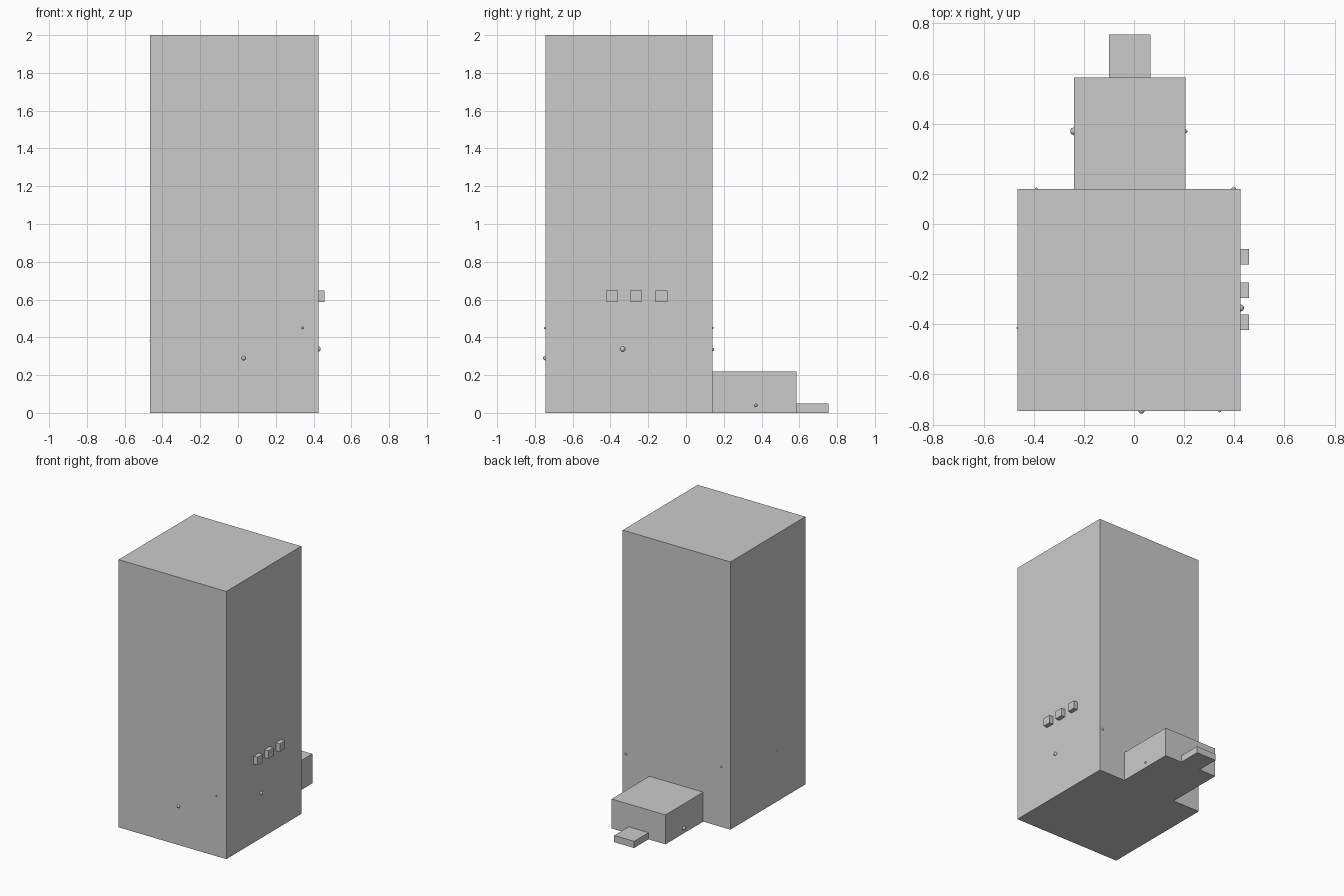
import bpy, bmesh
from mathutils import Vector

if "Cube" in bpy.data.objects:
    bpy.data.objects.remove(bpy.data.objects["Cube"])

# Wall positions of the tower
LEFT, RIGHT, FRONT, BACK = -0.465, 0.425, -0.745, 0.14


def finish(bm, name, smooth=False):
    mesh = bpy.data.meshes.new(name)
    bm.to_mesh(mesh)
    bm.free()
    for p in mesh.polygons:
        p.use_smooth = smooth
    obj = bpy.data.objects.new(name, mesh)
    bpy.context.collection.objects.link(obj)
    return obj


def box(name, lo, hi):
    bm = bmesh.new()
    bmesh.ops.create_cube(bm, size=1)
    for v in bm.verts:
        v.co = Vector([lo[i] + (v.co[i] + 0.5) * (hi[i] - lo[i]) for i in range(3)])
    return finish(bm, name)


def stud(name, centre, radius):
    bm = bmesh.new()
    bmesh.ops.create_uvsphere(bm, u_segments=10, v_segments=6, radius=radius)
    bmesh.ops.translate(bm, verts=bm.verts, vec=centre)
    return finish(bm, name, True)


def splash(name, outline, place, outward, inset=0.02, height=0.007):
    """Thin raised patch on a wall, its rim sunk just below the surface."""
    out = Vector(outward)
    bm = bmesh.new()
    face = bm.faces.new([bm.verts.new(Vector(place(u, z)) - out * 0.001) for u, z in outline])
    face.normal_update()
    if face.normal.dot(out) < 0:
        face.normal_flip()
    bmesh.ops.inset_region(bm, faces=[face], thickness=inset, depth=height)
    bmesh.ops.triangulate(bm, faces=bm.faces[:])
    return finish(bm, name, True)


# Main volumes: tall tower with two low steps behind it
box("tower", (LEFT, FRONT, 0), (RIGHT, BACK, 2))
box("rear_block", (-0.24, BACK, 0), (0.205, 0.585, 0.22))
box("rear_step", (-0.1, 0.585, 0), (0.065, 0.755, 0.05))

# Row of square buttons on the right wall
for i, y in enumerate((-0.392, -0.265, -0.13)):
    box(f"button_{i + 1}", (RIGHT, y - 0.031, 0.587), (0.458, y + 0.031, 0.647))

# Small round studs on the walls
studs = [
    ((0.03, FRONT, 0.29), 0.012), ((0.342, FRONT, 0.45), 0.006),
    ((RIGHT, -0.335, 0.338), 0.014), ((0.398, BACK, 0.335), 0.009),
    ((-0.39, BACK, 0.45), 0.006), ((LEFT, -0.415, 0.38), 0.004),
    ((-0.24, 0.37, 0.04), 0.015), ((0.205, 0.37, 0.04), 0.008),
]
for i, (centre, radius) in enumerate(studs):
    stud(f"stud_{i + 1}", centre, radius)

# Irregular thin splashes wrapping around the tower
front_outline = [(-0.455, 1.49), (-0.36, 1.42), (-0.29, 1.345), (-0.19, 1.375), (-0.08, 1.32),
                 (-0.02, 1.19), (0.025, 1.12), (-0.06, 1.05), (-0.12, 1.015), (-0.2, 1.01),
                 (-0.28, 1.07), (-0.35, 1.22)]
splash("front_splash", front_outline, lambda u, z: (u, FRONT, z), (0, -1, 0), 0.02, 0.005)

right_outline = [(-0.744, 1.015), (-0.64, 1.24), (-0.545, 1.385), (-0.54, 1.31), (-0.43, 1.36),
                 (-0.41, 1.495), (-0.22, 1.475), (-0.12, 1.36), (-0.02, 1.285), (0.06, 1.28),
                 (0.11, 1.3), (0.139, 1.48), (0.139, 1.1), (0.06, 1.04), (0.05, 1.16),
                 (0, 1.2), (-0.1, 1.18), (-0.155, 1.16), (-0.2, 1.04), (-0.3, 1.035)]
splash("right_splash", right_outline, lambda u, z: (RIGHT, u, z), (1, 0, 0), 0.014, 0.008)

back_outline = [(0.424, 1.47), (0.38, 1.31), (0.34, 1.25), (0.295, 1.19), (0.35, 1.12), (0.424, 1.03)]
splash("back_splash", back_outline, lambda u, z: (u, BACK, z), (0, 1, 0), 0.025, 0.012)

left_outline = [(-0.64, 1.03), (-0.7, 1.07), (-0.744, 1.09), (-0.744, 1.0), (-0.69, 1.0)]
splash("left_splash", left_outline, lambda u, z: (LEFT, u, z), (-1, 0, 0), 0.01, 0.003)
